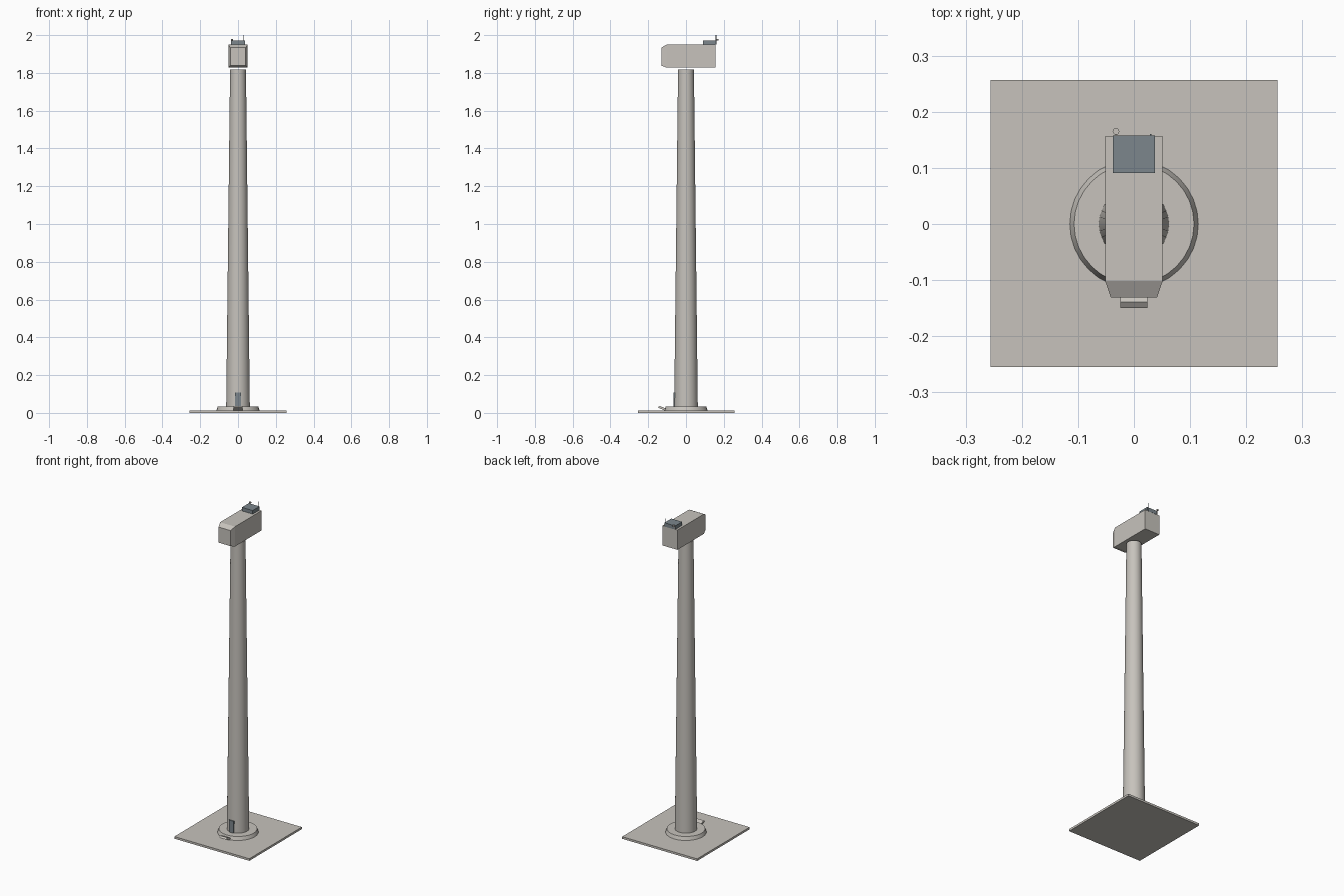
import bpy, bmesh, math

if "Cube" in bpy.data.objects:
    bpy.data.objects.remove(bpy.data.objects["Cube"])

def material(name, rgb):
    m = bpy.data.materials.new(name)
    m.diffuse_color = (*rgb, 1)
    m.use_nodes = True
    m.node_tree.nodes["Principled BSDF"].inputs["Base Color"].default_value = m.diffuse_color
    return m

GREY = material("warm_grey", (0.57, 0.545, 0.505))
SLATE = material("slate_blue", (0.20, 0.24, 0.265))

def finish(name, bm, mat, smooth=False):
    bmesh.ops.recalc_face_normals(bm, faces=bm.faces)
    me = bpy.data.meshes.new(name)
    bm.to_mesh(me)
    bm.free()
    me.materials.append(mat)
    ob = bpy.data.objects.new(name, me)
    bpy.context.collection.objects.link(ob)
    if smooth:
        bpy.context.view_layer.objects.active = ob
        ob.select_set(True)
        bpy.ops.object.shade_smooth_by_angle(angle=math.radians(30))
        ob.select_set(False)
    return ob

def loft(name, rings, mat, smooth=False):
    """Closed solid through rings of equal point count."""
    bm = bmesh.new()
    vs = [[bm.verts.new(p) for p in r] for r in rings]
    n = len(vs[0])
    for a, b in zip(vs, vs[1:]):
        for i in range(n):
            j = (i + 1) % n
            bm.faces.new((a[i], a[j], b[j], b[i]))
    bm.faces.new(vs[0])
    bm.faces.new(vs[-1])
    return finish(name, bm, mat, smooth)

def box(name, x0, x1, y0, y1, z0, z1, mat):
    ring = lambda z: [(x0, y0, z), (x1, y0, z), (x1, y1, z), (x0, y1, z)]
    return loft(name, [ring(z0), ring(z1)], mat)

def turned(name, profile, mat, x=0, y=0, n=32):
    rings = [[(x + r * math.cos(2 * math.pi * i / n), y + r * math.sin(2 * math.pi * i / n), z)
              for i in range(n)] for r, z in profile]
    return loft(name, rings, mat, True)

# Ground slab, footing and tapered tower
box("ground_slab", -0.256, 0.256, -0.255, 0.257, 0, 0.013, GREY)
turned("footing", [(0.115, 0.012), (0.107, 0.034)], GREY)
turned("tower", [(0.0625, 0.03), (0.042, 1.818)], GREY)

# Door and tilted entry step
box("door", -0.016, 0.016, -0.067, -0.05, 0.03, 0.108, SLATE)
side = [(-0.150, 0.029), (-0.139, 0.037), (-0.105, 0.022), (-0.112, 0.012)]
loft("entry_step", [[(x, y, z) for y, z in side] for x in (-0.024, 0.024)], GREY)

# Nacelle with tapered front
def section(y, w, z0, z1):
    return [(-w, y, z0), (w, y, z0), (w, y, z1), (-w, y, z1)]

loft("nacelle", [section(-0.131, 0.041, 1.838, 1.934),
                 section(-0.102, 0.051, 1.828, 1.950),
                 section(0.157, 0.051, 1.828, 1.950)], GREY)

# Roof cooler and weather instruments
box("roof_cooler", -0.037, 0.037, 0.091, 0.158, 1.949, 1.972, SLATE)
turned("vane_pole", [(0.0015, 1.95), (0.0015, 2.0)], SLATE, 0.030, 0.159, 8)
turned("wind_sensor_stem", [(0.0015, 1.95), (0.0015, 1.972)], GREY, -0.032, 0.160, 8)
turned("wind_sensor", [(0.006, 1.971), (0.006, 1.979)], GREY, -0.032, 0.165, 12)
